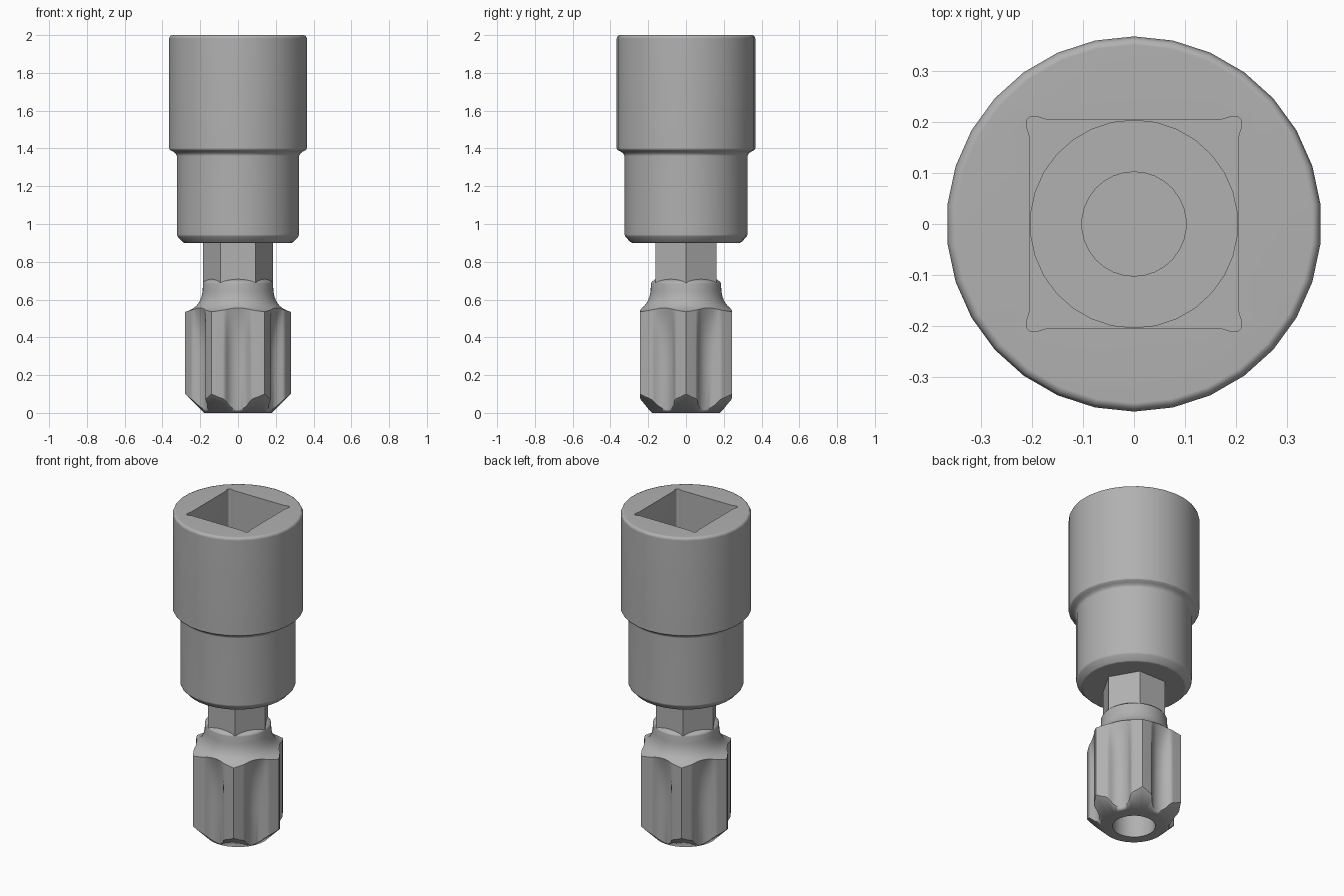
import bpy, bmesh
from math import sin, cos, pi, radians

if "Cube" in bpy.data.objects:
    bpy.data.objects.remove(bpy.data.objects["Cube"])


def make_object(name, rings):
    """Skin a stack of equal-length rings and cap both ends."""
    bm = bmesh.new()
    vs = [[bm.verts.new(p) for p in ring] for ring in rings]
    n = len(vs[0])
    for a, b in zip(vs, vs[1:]):
        for i in range(n):
            j = (i + 1) % n
            bm.faces.new((a[i], a[j], b[j], b[i]))
    bm.faces.new(vs[0])
    bm.faces.new(vs[-1])
    bmesh.ops.recalc_face_normals(bm, faces=bm.faces)
    me = bpy.data.meshes.new(name)
    bm.to_mesh(me)
    bm.free()
    ob = bpy.data.objects.new(name, me)
    bpy.context.collection.objects.link(ob)
    return ob


def lathe(name, profile, n=30):
    angles = [pi / 2 + 2 * pi * i / n for i in range(n)]
    return make_object(name, [[(r * cos(a), r * sin(a), z) for a in angles]
                              for r, z in profile])


def prism(name, outline, z0, z1):
    return make_object(name, [[(x, y, z) for x, y in outline] for z in (z0, z1)])


def turn(x, y, a):
    return (x * cos(a) - y * sin(a), x * sin(a) + y * cos(a))


def boolean(ob, cutter, operation):
    m = ob.modifiers.new("cut", 'BOOLEAN')
    m.operation, m.object, m.solver = operation, cutter, 'EXACT'
    bpy.context.view_layer.objects.active = ob
    bpy.ops.object.modifier_apply(modifier=m.name)
    bpy.data.objects.remove(cutter)


# Socket body: blind bore, rim, stepped outside
socket = lathe("socket_body", [
    (0.102, 1.20), (0.102, 1.35), (0.203, 1.35), (0.203, 2.0),
    (0.350, 2.0), (0.361, 1.996), (0.367, 1.982),
    (0.367, 1.40), (0.361, 1.391), (0.345, 1.383), (0.333, 1.374), (0.325, 1.36),
    (0.325, 0.945), (0.321, 0.933), (0.295, 0.905), (0.285, 0.90)])

# Square drive opening with relieved corners
corner = [(0.204, 0.17), (0.210, 0.19), (0.210, 0.203),
          (0.203, 0.210), (0.19, 0.210), (0.17, 0.204)]
square = [turn(x, y, k * pi / 2) for k in range(4) for x, y in corner]
boolean(socket, prism("square_cutter", square, 1.45, 2.1), 'DIFFERENCE')

# Hexagonal shank, corners on the x axis
hexagon = [turn(0.186, 0, k * pi / 3) for k in range(6)]
shank = prism("hex_shank", hexagon, 0.62, 0.92)

# Fluted bit head: hexagon with a rounded groove in each flat, running out at the top
half = [(-0.14, 0.2425), (-0.082, 0.2425), (-0.07, 0.239), (-0.06, 0.229),
        (-0.048, 0.214), (-0.03, 0.203), (-0.01, 0.198)]
flat = half + [(-t, d) for t, d in reversed(half[1:])]


def head_ring(z, depth):
    return [(*turn(0.2425 - (0.2425 - d) * depth, t, radians(30 + 60 * k)), z)
            for k in range(6) for t, d in flat]


head = make_object("bit_head", [head_ring(z, f) for z, f in (
    (-0.1, 1), (0.25, 1), (0.34, 0.95), (0.41, 0.84), (0.47, 0.66),
    (0.52, 0.42), (0.56, 0.16), (0.8, 0.1))])

# Collar, concave flare and tip chamfer trim the head
turned = lathe("turned_shape", [
    (0.18, 0.0), (0.283, 0.103), (0.283, 0.534), (0.262, 0.541), (0.24, 0.551),
    (0.22, 0.567), (0.205, 0.587), (0.194, 0.612), (0.187, 0.645),
    (0.186, 0.685), (0.18, 0.695), (0.155, 0.712)], 60)
boolean(head, turned, 'INTERSECT')

# Blind hole in the tip
boolean(head, lathe("tip_hole_cutter", [(0.12, -0.1), (0.12, 0.3)], 32), 'DIFFERENCE')

# Darker steel
steel = bpy.data.materials.new("dark_steel")
steel.diffuse_color = (0.44, 0.44, 0.44, 1)
steel.use_nodes = True
steel.node_tree.nodes["Principled BSDF"].inputs["Base Color"].default_value = steel.diffuse_color

# Shade smooth with sharp edges kept and flat faces staying flat
bpy.ops.object.select_all(action='DESELECT')
for ob in (socket, shank, head):
    ob.data.materials.clear()
    ob.data.materials.append(steel)
    ob.select_set(True)
bpy.context.view_layer.objects.active = socket
bpy.ops.object.shade_smooth_by_angle(angle=radians(48))
for ob in (socket, head):
    m = ob.modifiers.new("flat_faces", 'WEIGHTED_NORMAL')
    m.keep_sharp = True
